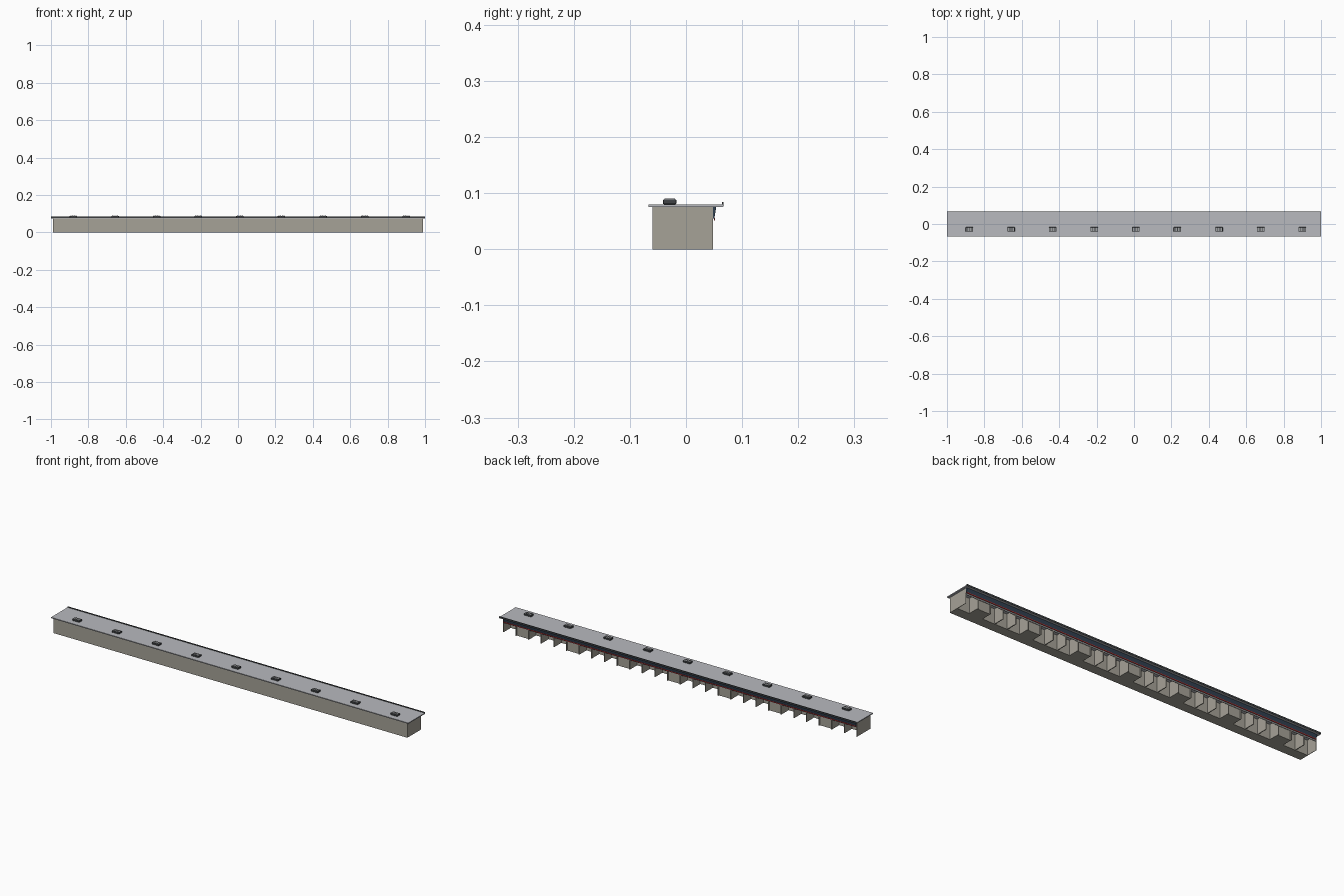
import bpy, bmesh

if "Cube" in bpy.data.objects:
    bpy.data.objects.remove(bpy.data.objects["Cube"])

def material(name, rgb):
    m = bpy.data.materials.new(name)
    m.diffuse_color = (*rgb, 1)
    m.use_nodes = True
    m.node_tree.nodes["Principled BSDF"].inputs["Base Color"].default_value = m.diffuse_color
    return m

WALL = material("warm_concrete", (0.38, 0.36, 0.31))
ROOF = material("roof_grey", (0.48, 0.49, 0.52))
NAVY = material("navy", (0.03, 0.05, 0.08))
DARK = material("dark_metal", (0.05, 0.055, 0.06))
RED = material("red", (0.5, 0.04, 0.04))
STEEL = material("shutter_steel", (0.35, 0.36, 0.37))

def finish(name, bm, mat):
    me = bpy.data.meshes.new(name)
    bm.to_mesh(me)
    bm.free()
    ob = bpy.data.objects.new(name, me)
    me.materials.append(mat)
    bpy.context.collection.objects.link(ob)
    return ob

def add_box(bm, x0, x1, y0, y1, z0, z1):
    r = bmesh.ops.create_cube(bm, size=1)
    for v in r["verts"]:
        v.co = ((x0 + x1) / 2 + v.co.x * (x1 - x0),
                (y0 + y1) / 2 + v.co.y * (y1 - y0),
                (z0 + z1) / 2 + v.co.z * (z1 - z0))

def boxes(name, dims, mat):
    bm = bmesh.new()
    for d in dims:
        add_box(bm, *d)
    return finish(name, bm, mat)

def extrude_x(name, profile, x0, x1, mat):
    bm = bmesh.new()
    f = bm.faces.new([bm.verts.new((x0, y, z)) for y, z in profile])
    r = bmesh.ops.extrude_face_region(bm, geom=[f])
    for v in r["geom"]:
        if isinstance(v, bmesh.types.BMVert):
            v.co.x = x1
    bmesh.ops.recalc_face_normals(bm, faces=bm.faces)
    return finish(name, bm, mat)

HALF, FRONT, BACK, INNER = 0.99, -0.06, 0.048, -0.01
TOP = 0.075
BAYS = 28
PITCH = 2 * HALF / BAYS
T = 0.002

# Closed rooms along the front and the bay dividers behind them
boxes("front_rooms", [(-HALF, HALF, FRONT, INNER, 0, TOP)], WALL)
dividers = []
for i in range(BAYS + 1):
    x = -HALF + i * PITCH
    dividers.append((max(x - T, -HALF), min(x + T, HALF), INNER, BACK, 0, TOP))
boxes("bay_dividers", dividers, WALL)

# Every fourth bay is closed in
closed = range(2, BAYS, 4)
boxes("closed_bays", [(-HALF + i * PITCH + T, -HALF + (i + 1) * PITCH - T,
                       INNER, 0.042, 0, TOP) for i in closed], WALL)

# Rolled-up slatted shutters at the head of each bay
slats = []
for i in range(BAYS):
    x = -HALF + i * PITCH
    for k in range(4):
        z = 0.046 + k * 0.004
        slats.append((x + T, x + PITCH - T, 0.043, 0.0455 - 0.001 * (k % 2), z, z + 0.004))
boxes("bay_shutters", slats, STEEL)

# Roof slab with a thin lip along the open side
boxes("roof_slab", [(-1, 1, -0.067, 0.066, 0.0755, 0.08)], ROOF)
boxes("roof_lip", [(-1, 1, 0.0645, 0.067, 0.076, 0.0845)], DARK)

# Tapered fascia and its red stripe
extrude_x("fascia", [(0.043, 0.0755), (0.054, 0.0755), (0.0505, 0.055), (0.0455, 0.055)],
          -0.988, 0.988, NAVY)
boxes("fascia_stripe", [(-0.988, 0.988, 0.0495, 0.052, 0.051, 0.0555)], RED)

# Rooftop air units with top grilles
units, grilles = [], []
for i in range(9):
    x = -0.88 + i * 0.2225
    units.append((x - 0.02, x + 0.02, -0.041, -0.017, 0.08, 0.089))
    for k in range(4):
        gx = x - 0.0135 + k * 0.009
        grilles.append((gx - 0.003, gx + 0.003, -0.038, -0.02, 0.0885, 0.09))
ob = boxes("roof_air_units", units, DARK)
b = ob.modifiers.new("bevel", "BEVEL")
b.width = 0.002
b.segments = 2
boxes("air_unit_grilles", grilles, STEEL)
